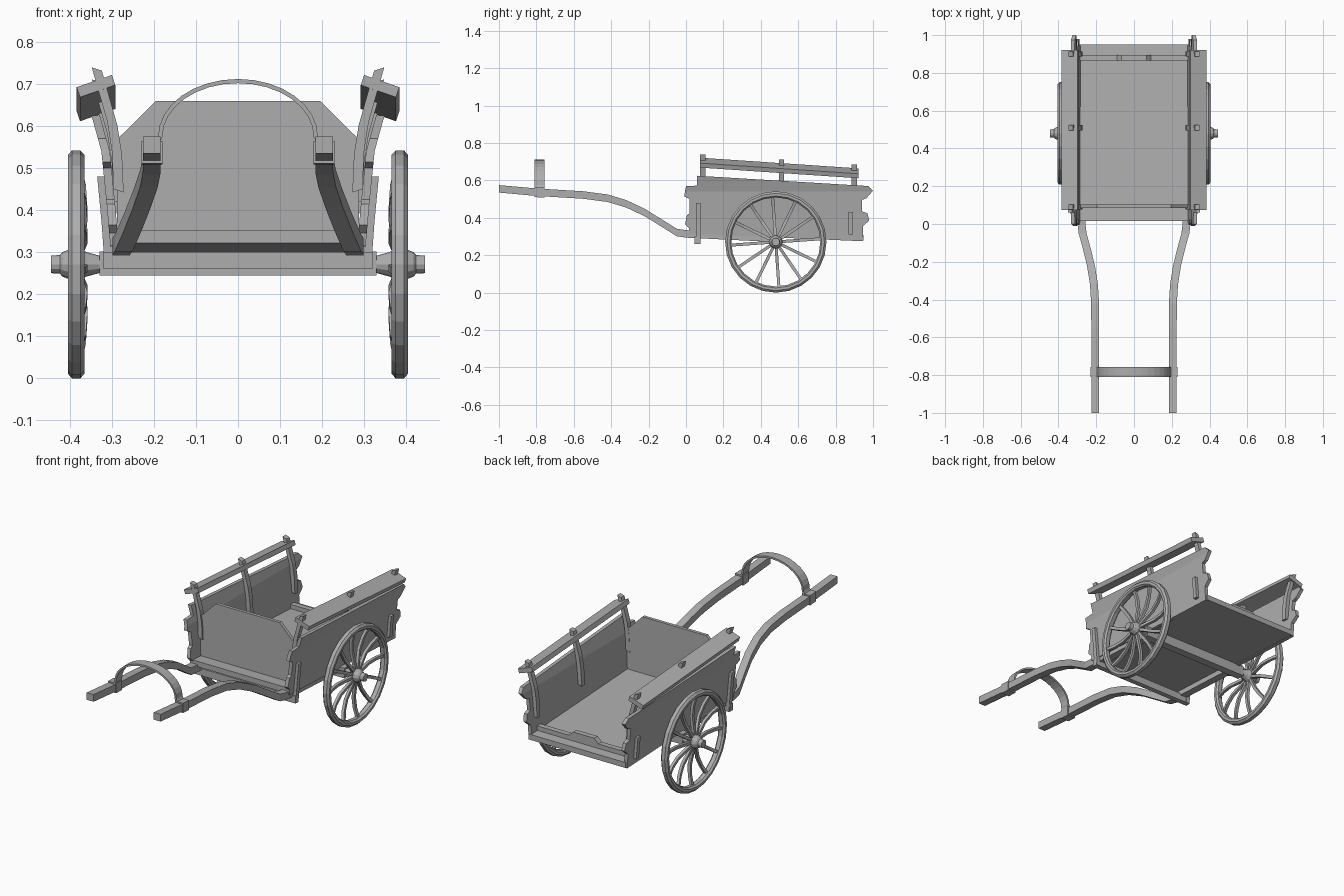
import bpy, bmesh, math
from mathutils import Vector as V

cube = bpy.data.objects.get("Cube")
if cube:
    bpy.data.objects.remove(cube, do_unlink=True)

grey = bpy.data.materials.new("plain grey")
grey.use_nodes = True
GREY = (0.42, 0.42, 0.42, 1)
grey.diffuse_color = GREY
grey.node_tree.nodes["Principled BSDF"].inputs["Base Color"].default_value = GREY


def finish(name, bm, mirror=False):
    bmesh.ops.recalc_face_normals(bm, faces=bm.faces)
    mesh = bpy.data.meshes.new(name)
    bm.to_mesh(mesh)
    bm.free()
    mesh.materials.append(grey)
    obj = bpy.data.objects.new(name, mesh)
    bpy.context.collection.objects.link(obj)
    if mirror:
        obj.modifiers.new("both_sides", 'MIRROR').use_axis[0] = True
    return obj


def loft(bm, rings, closed=False):
    """Skin a row of equal rings; cap the ends unless closed."""
    loops = [[bm.verts.new(p) for p in ring] for ring in rings]
    n = len(loops[0])
    pairs = list(zip(loops, loops[1:]))
    if closed:
        pairs.append((loops[-1], loops[0]))
    else:
        bm.faces.new(loops[0])
        bm.faces.new(loops[-1])
    for a, b in pairs:
        for i in range(n):
            j = (i + 1) % n
            bm.faces.new((a[i], a[j], b[j], b[i]))


def rect(c, u, v):
    c, u, v = V(c), V(u), V(v)
    return [c - u - v, c + u - v, c + u + v, c - u + v]


def beam(name, path, u, v, mirror=False):
    bm = bmesh.new()
    loft(bm, [rect(p, u, v) for p in path])
    return finish(name, bm, mirror)


def plate(name, outline, offset, mirror=False):
    bm = bmesh.new()
    loft(bm, [[V(p) for p in outline], [V(p) + V(offset) for p in outline]])
    return finish(name, bm, mirror)


def floor_z(y):
    return 0.352 - 0.047 * y


def side_x(z):
    """Outer face of the flared side at a given height."""
    keys = [(0.25, 0.30), (0.33, 0.305), (0.42, 0.313), (0.54, 0.325), (0.63, 0.35)]
    for (z0, x0), (z1, x1) in zip(keys, keys[1:]):
        if z <= z1:
            break
    return x0 + (x1 - x0) * (z - z0) / (z1 - z0)


# Floor, low tail ledge, and headboard with cut corners
beam("floor", [(0, y, floor_z(y) - 0.015) for y in (0.015, 0.95)],
     (0.295, 0, 0), (0, 0, 0.015))
half = [(0.285, 0.30), (0.285, 0.335), (0.09, 0.335), (0.065, 0.36)]
outline = half + [(-x, z) for x, z in reversed(half)]
plate("tail_ledge", [(x, 0.865, z) for x, z in outline], (0, 0.03, 0))
half = [(0.288, 0.33), (0.288, 0.57), (0.27, 0.585), (0.195, 0.66)]
outline = half + [(-x, z) for x, z in reversed(half)]
plate("headboard", [(x, 0.085, z) for x, z in outline], (0, 0.018, 0))

# Flared side panels with notched ends
back = [(0.945, 0.275), (0.945, 0.355), (0.98, 0.385), (0.97, 0.425), (0.94, 0.435),
        (0.94, 0.495), (0.965, 0.505), (1.0, 0.545), (0.975, 0.57)]
front = [(0.06, 0.625), (0.06, 0.572), (0.0, 0.57), (-0.01, 0.515), (0.02, 0.50),
         (0.02, 0.425), (0.005, 0.415), (-0.005, 0.365), (0.015, 0.345), (0.015, 0.315)]
bm = bmesh.new()
bm.faces.new([bm.verts.new((0, y, z)) for y, z in back + front])
for z in (0.33, 0.42, 0.54, 0.585):
    bmesh.ops.bisect_plane(bm, geom=bm.verts[:] + bm.edges[:] + bm.faces[:],
                           plane_co=(0, 0, z), plane_no=(0, 0, 1))
for vert in bm.verts:
    vert.co.x = side_x(vert.co.z)
skin = bmesh.ops.extrude_face_region(bm, geom=bm.faces[:])
moved = [g for g in skin["geom"] if isinstance(g, bmesh.types.BMVert)]
bmesh.ops.translate(bm, verts=moved, vec=(-0.02, 0, 0))
finish("side_panels", bm, True)

# Outer uprights
for label, y, low, high in (("front", 0.065, 0.26, 0.48), ("rear", 0.88, 0.31, 0.43)):
    beam(label + "_outer_uprights",
         [(side_x(z) + 0.005, y, z) for z in (low, (low + high) / 2, high)],
         (0.011, 0, 0), (0, 0.012, 0), True)

# Inner posts that carry the rails
for label, y in (("front", 0.09), ("middle", 0.51), ("rear", 0.90)):
    top = 0.742 - 0.068 * y
    path = [(0.336, y, top), (0.316, y, top - 0.07), (0.299, y, top - 0.13),
            (0.288, y, top - 0.2), (0.284, y, top - 0.29)]
    beam(label + "_rail_posts", path, (0.012, 0, 0.004), (0, 0.014, 0), True)

# Tilted top rails
beam("top_rails", [(0.338, 0.075, 0.695), (0.338, 0.922, 0.638)],
     (0.042, 0, -0.0145), (0.004, 0, 0.012), True)

# Cross members under the floor
beam("front_crossbar", [(x, 0.06, 0.28) for x in (-0.32, 0.32)],
     (0, 0.014, 0), (0, 0, 0.02))
beam("axle_beam", [(x, 0.48, 0.273) for x in (-0.33, 0.33)],
     (0, 0.022, 0), (0, 0, 0.028))

# Curved shafts, with clamps and a hoop between them
shaft = [(0.205, -1, 0.555), (0.205, -0.8, 0.537), (0.205, -0.55, 0.522),
         (0.206, -0.42, 0.505), (0.212, -0.32, 0.475), (0.228, -0.22, 0.428),
         (0.25, -0.13, 0.372), (0.272, -0.05, 0.322), (0.278, 0, 0.314),
         (0.278, 0.45, 0.292)]
beam("shafts", shaft, (0.021, 0, 0), (0, 0, 0.02), True)
beam("hoop_clamps", [(0.205, -0.81, 0.538), (0.205, -0.757, 0.535)],
     (0.025, 0, 0), (0, 0, 0.027), True)
arch = [(0.2, 0.545, (0.006, 0))]
for i in range(17):
    a = math.pi * i / 16
    c, s = math.cos(a), math.sin(a)
    arch.append((0.185 * c, 0.575 + 0.132 * s, (0.005 * c, 0.005 * s)))
arch.append((-0.2, 0.545, (-0.006, 0)))
bm = bmesh.new()
loft(bm, [rect((x, -0.783, z), (n[0], 0, n[1]), (0, 0.027, 0)) for x, z, n in arch])
finish("shaft_hoop", bm)

# Wheels: chamfered rim, dished spokes and turned hub
CENTRE = V((0, 0.48, 0.271))


def polar(r, x, a):
    return CENTRE + V((x, r * math.cos(a), r * math.sin(a)))


bm = bmesh.new()
section = [(0.271, 0.375), (0.271, 0.395), (0.26, 0.405), (0.246, 0.405),
           (0.238, 0.396), (0.238, 0.374), (0.246, 0.365), (0.26, 0.365)]
loft(bm, [[polar(r, x, math.tau * k / 24) for r, x in section] for k in range(24)], True)
finish("wheel_rims", bm, True)

bm = bmesh.new()
for k in range(12):
    a = math.tau * k / 12 + 0.07
    across = V((0, -math.sin(a), math.cos(a))) * 0.008
    dish = [(0.02, 0.385), (0.07, 0.377), (0.13, 0.366), (0.19, 0.37), (0.245, 0.385)]
    loft(bm, [rect(polar(r, x, a), across, (0.008, 0, 0)) for r, x in dish])
finish("wheel_spokes", bm, True)

bm = bmesh.new()
turned = [(0.018, 0.32), (0.029, 0.36), (0.036, 0.375), (0.036, 0.4),
          (0.029, 0.418), (0.022, 0.424), (0.021, 0.445)]
loft(bm, [[polar(r, x, math.tau * k / 12) for k in range(12)] for r, x in turned])
finish("wheel_hubs", bm, True)
